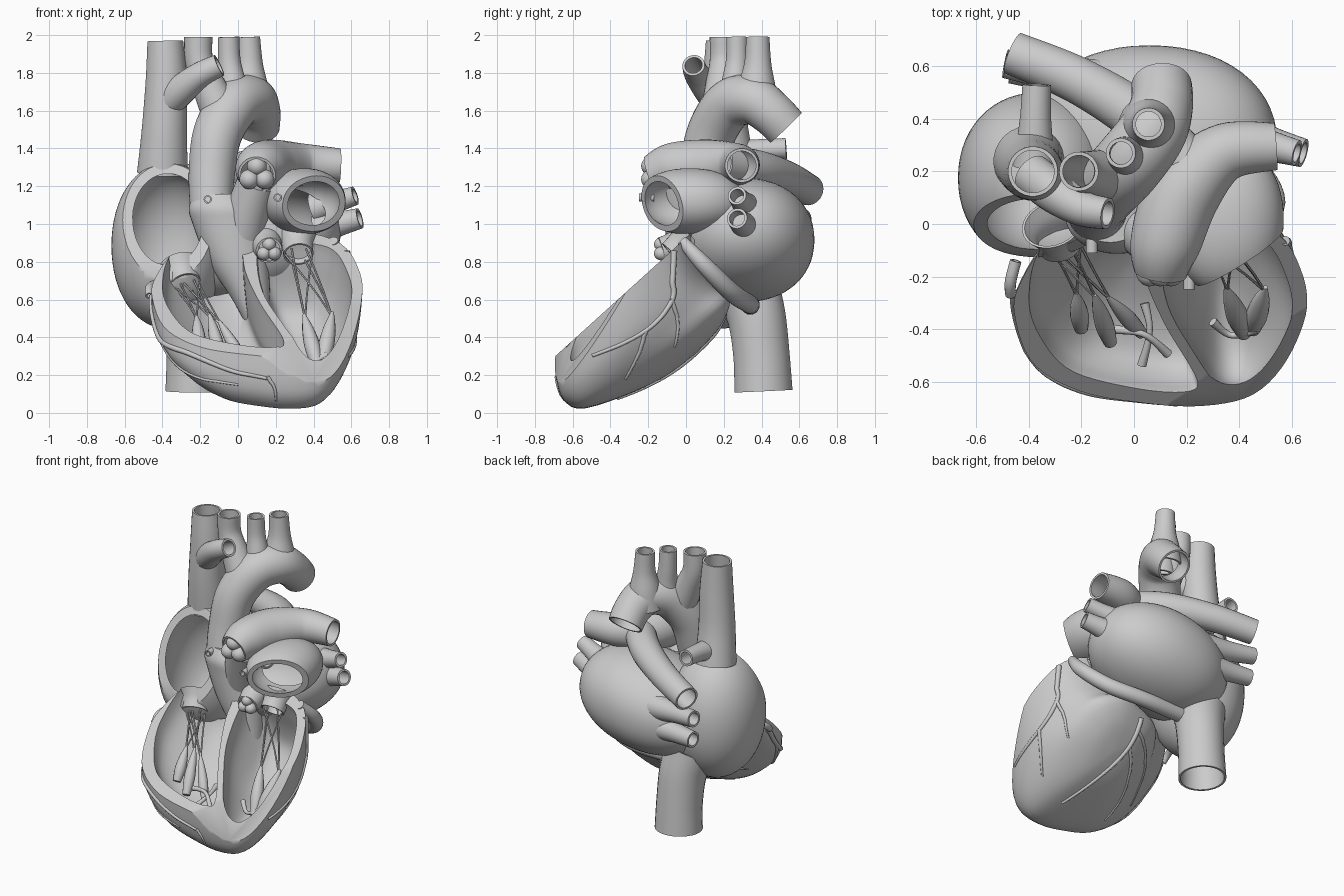
import bpy, bmesh, math
from mathutils import Vector, Matrix
from mathutils.bvhtree import BVHTree

if "Cube" in bpy.data.objects:
    bpy.data.objects.remove(bpy.data.objects["Cube"])


def spline(pts, n, closed=False):
    k = len(pts)
    segs = k if closed else k - 1
    out = []
    for i in range(n):
        u = i * segs / (n if closed else n - 1)
        j = min(int(u), segs - 1)
        t = u - j
        a, b, c, d = [pts[q % k] if closed else pts[max(0, min(k - 1, q))] for q in range(j - 1, j + 3)]
        out.append(tuple(0.5 * (2 * q + (r - p) * t + (2 * p - 5 * q + 4 * r - s) * t * t
                                + (3 * q - p - 3 * r + s) * t ** 3) for p, q, r, s in zip(a, b, c, d)))
    return out


def finish(name, bm):
    bmesh.ops.recalc_face_normals(bm, faces=bm.faces[:])
    me = bpy.data.meshes.new(name)
    bm.to_mesh(me)
    bm.free()
    ob = bpy.data.objects.new(name, me)
    bpy.context.collection.objects.link(ob)
    return ob


def loft(name, rings, loop=False):
    bm = bmesh.new()
    vs = [[bm.verts.new(p) for p in r] for r in rings]
    m = len(vs[0])
    for i in range(len(vs) if loop else len(vs) - 1):
        a, b = vs[i], vs[(i + 1) % len(vs)]
        for j in range(m):
            bm.faces.new((a[j], a[(j + 1) % m], b[(j + 1) % m], b[j]))
    if not loop:
        bm.faces.new(vs[0])
        bm.faces.new(vs[-1])
    return finish(name, bm)


def tube(name, pts, wall=0.014, sides=28, steps=24):
    # points are (x, y, z, radius); wall=0 gives a solid rod
    sp = spline(pts, steps)
    c = [Vector(p[:3]) for p in sp]
    outer, inner, nrm = [], [], None
    for i, p in enumerate(sp):
        t = (c[min(i + 1, steps - 1)] - c[max(i - 1, 0)]).normalized()
        nrm = t.orthogonal() if nrm is None else nrm - t * nrm.dot(t)
        nrm.normalize()
        b = t.cross(nrm)
        for store, r in ((outer, p[3]), (inner, p[3] - wall)):
            store.append([c[i] + r * (nrm * math.cos(a) + b * math.sin(a))
                          for a in (2 * math.pi * q / sides for q in range(sides))])
    return loft(name, outer + inner[::-1], True) if wall else loft(name, outer)


def ellipsoid(name, center, radii, e=1.0, tilt=0):
    # e below 1 makes the shape boxier, tilt lifts the +x end
    bm = bmesh.new()
    bmesh.ops.create_uvsphere(bm, u_segments=56, v_segments=32, radius=1)
    rot = Matrix.Rotation(-math.radians(tilt), 3, 'Y')
    for v in bm.verts:
        v.co = Vector(center) + rot @ Vector([r * math.copysign(abs(q) ** e, q) for r, q in zip(radii, v.co)])
    return finish(name, bm)


def half_space(point, normal):
    n = Vector(normal).normalized()
    bm = bmesh.new()
    bmesh.ops.create_cube(bm, size=2, matrix=Matrix.Translation(Vector(point) + n)
                          @ n.to_track_quat('Z', 'Y').to_matrix().to_4x4())
    return finish("cutter", bm)


def boolean(ob, other, op='DIFFERENCE'):
    m = ob.modifiers.new("bool", 'BOOLEAN')
    m.object, m.operation, m.solver = other, op, 'EXACT'
    bpy.context.view_layer.update()
    dg = bpy.context.evaluated_depsgraph_get()
    me = bpy.data.meshes.new_from_object(ob.evaluated_get(dg))
    ob.modifiers.clear()
    ob.data = me


def P(x, s, n):
    # slanted cutting plane: s runs up it, n is height above it
    return Vector((x, -0.35 + 0.74 * s - 0.67 * n, 0.61 + 0.67 * s + 0.74 * n))


def bowl(name, outline, levels):
    ol = spline(outline, 64, True)
    cx = sum(p[0] for p in ol) / 64
    return loft(name, [[P(cx + (x - cx) * sx + dx, s * ss + ds, n) for x, s in ol]
                       for n, sx, ss, dx, ds in spline(levels, 22)])


# ventricle bowl with two cavities
ventricles = bowl("ventricles", [(-.45, -.03), (-.38, -.25), (-.2, -.39), (.05, -.45), (.28, -.47), (.46, -.43),
                                 (.58, -.27), (.655, 0), (.64, .22), (.54, .43), (.3, .53), (0, .5), (-.3, .4),
                                 (-.44, .15)],
                  [(0, 1, 1, 0, 0), (-.1, .98, 1.01, 0, -.07), (-.2, .88, 1, .03, -.115), (-.3, .73, .95, .055, -.1),
                   (-.4, .55, .76, .07, .02), (-.47, .3, .4, .07, .08), (-.49, .03, .03, .07, .1)])
outside = BVHTree.FromPolygons([v.co.copy() for v in ventricles.data.vertices],
                               [tuple(p.vertices) for p in ventricles.data.polygons])
rv_cut = bowl("rv_cut", [(-.4, .1), (-.36, -.1), (-.24, -.28), (0, -.37), (.19, -.39), (.24, -.33), (.12, -.05),
                         (.04, .2), (0, .45), (-.15, .5), (-.35, .35)],
              [(.06, 1, 1, 0, 0), (0, 1, 1, 0, 0), (-.1, .93, .98, .01, -.03), (-.2, .74, .9, .04, -.04),
               (-.28, .52, .65, .07, 0), (-.32, .2, .3, .08, .02), (-.33, .03, .03, .08, .02)])
lv_cut = bowl("lv_cut", [(.1, .3), (.13, .05), (.22, -.17), (.32, -.35), (.43, -.37), (.53, -.24), (.6, 0),
                         (.58, .2), (.49, .39), (.28, .44), (.13, .42)],
              [(.06, 1, 1, 0, 0), (0, 1, 1, 0, 0), (-.12, .94, 1, 0, -.05), (-.24, .76, .88, 0, -.05),
               (-.34, .5, .6, -.01, 0), (-.38, .22, .3, -.01, .02), (-.39, .03, .03, -.01, .02)])
ra_in = ellipsoid("ra_in", (-.37, .175, .885), (.26, .28, .395), .96)
apex_plane = half_space((.48, -.65, .15), (.30, -.84, .46))
for c in (rv_cut, lv_cut, ra_in, apex_plane):
    boolean(ventricles, c)

# right atrium, opened at the front
right_atrium = ellipsoid("right_atrium", (-.37, .175, .885), (.30, .325, .44), .96)
ra_plane = half_space((-.4, -.01, 1), (0, -.93, .37))
boolean(right_atrium, ra_in)
boolean(right_atrium, ra_plane)

# left atrium with opened appendage
left_atrium = ellipsoid("left_atrium", (.06, .31, .915), (.49, .37, .315), .94, 12)
la_ear = ellipsoid("la_ear", (.35, .02, 1.12), (.22, .29, .175), .95)
ear_in = ellipsoid("ear_in", (.35, .02, 1.12), (.19, .26, .145), .95)
la_in = ellipsoid("la_in", (.06, .31, .915), (.45, .33, .275), .94, 12)
ra_mid = ellipsoid("ra_mid", (-.37, .175, .885), (.28, .3, .415), .96)
la_plane = half_space((.2, -.27, 1.17), (.53, -.83, -.2))
boolean(left_atrium, la_ear, 'UNION')
for c in (la_in, ear_in, ra_mid, la_plane):
    boolean(left_atrium, c)
for c in (rv_cut, lv_cut, ra_in, apex_plane, ra_plane, la_ear, ear_in, la_in, ra_mid, la_plane):
    bpy.data.objects.remove(c)

# flattened outflow wall between the ventricles and the great vessels: (x, y, z, half width, half depth)
loft("outflow_wall", [[(x + rx * math.cos(a), y + ry * math.sin(a), z) for a in (math.pi * q / 20 for q in range(40))]
                      for x, y, z, rx, ry in spline([(.13, -.02, .38, .04, .06), (.07, .02, .6, .1, .1),
                                                     (0, .03, .8, .16, .13), (-.05, .03, 1, .19, .14),
                                                     (-.07, .03, 1.09, .19, .14), (-.09, .04, 1.16, .13, .11)], 24)])
tube("pulmonary_outflow", [(.01, .03, .88, .11), (.05, -.02, 1.06, .115), (.1, -.08, 1.22, .105)], 0, 36)

# great vessels
tube("aorta", [(-.14, .03, 1.04, .11), (-.14, .08, 1.25, .122), (-.11, .13, 1.47, .13), (-.02, .23, 1.63, .135),
               (.07, .35, 1.655, .13), (.105, .45, 1.59, .12), (.105, .53, 1.51, .115)], steps=40)
tube("first_arch_branch", [(-.07, .18, 1.55, .11), (-.15, .19, 1.72, .09), (-.205, .2, 1.86, .075),
                           (-.21, .2, 1.99, .075)])
tube("second_arch_branch", [(-.02, .25, 1.6, .1), (-.03, .26, 1.74, .075), (-.045, .27, 1.86, .06),
                            (-.05, .27, 1.99, .057)])
tube("third_arch_branch", [(.06, .37, 1.6, .12), (.06, .375, 1.73, .1), (.06, .38, 1.85, .072), (.055, .38, 1.99, .062)])
tube("superior_vena_cava", [(-.385, .2, 1.97, .095), (-.38, .2, 1.75, .11), (-.39, .21, 1.5, .12),
                            (-.4, .24, 1.27, .135)])
tube("left_brachial_vein", [(-.39, .19, 1.62, .08), (-.3, .12, 1.71, .08), (-.2, .06, 1.79, .068),
                            (-.1, .04, 1.84, .06)])
tube("azygos_vein", [(-.38, .22, 1.36, .08), (-.375, .4, 1.39, .06), (-.37, .53, 1.4, .055)])
tube("inferior_vena_cava", [(-.23, .41, .115, .155), (-.23, .4, .3, .15), (-.24, .375, .5, .155), (-.27, .33, .65, .17)])
tube("pulmonary_trunk", [(.1, -.19, 1.26, .1), (.12, -.07, 1.295, .135), (.19, .12, 1.305, .142), (.34, .27, 1.315, .112),
                         (.54, .295, 1.31, .09)], steps=36)
tube("right_pulmonary_artery", [(.24, .18, 1.32, .1), (.05, .38, 1.29, .1), (-.2, .54, 1.24, .09),
                                (-.46, .65, 1.18, .083)])
for i, (a, b, r) in enumerate([((.4, .33, 1.08), (.62, .27, 1.15), .05), ((.42, .33, .97), (.645, .27, 1.03), .055),
                               ((-.14, .54, 1), (-.49, .61, 1.03), .055), ((-.14, .54, .87), (-.47, .59, .87), .055)]):
    m = (Vector(a) + Vector(b)) / 2
    tube(f"pulmonary_vein_{i}", [(*a, r * 1.6), (*m, r * 1.2), (*b, r)])
tube("coronary_sinus", [(.5, -.02, .91, .03), (.53, .1, .78, .045), (.42, .24, .64, .05), (.2, .33, .58, .05),
                        (-.1, .34, .57, .05)], 0)

# semilunar valves: three cusps each
for name, c, r in (("pulmonary_cusp", (.1, -.18, 1.26), .052), ("aortic_cusp", (.165, -.13, .86), .036)):
    for k in range(3):
        a = math.radians(90 + 120 * k)
        ellipsoid(f"{name}_{k}", (c[0] + r * .9 * math.cos(a), c[1], c[2] + r * .9 * math.sin(a)), (r, r * 1.1, r))
tube("aortic_valve_ring", [(.165, -.13, .86, .07), (.155, -.06, .88, .08), (.14, .02, .92, .085)], .012)
for i, (x, y, z) in enumerate([(-.16, -.11, 1.13), (.21, -.25, 1.14)]):
    tube(f"coronary_opening_{i}", [(x, y, z, .022), (x, y + .08, z, .022)], .008, 14, 6)


# atrioventricular valves, papillary muscles and chords
def valve(name, top, low, r0, r1, muscles):
    top, low = Vector(top), Vector(low)
    tube(name, [(*top, r0), (*((top + low) / 2), (r0 + r1) * .45), (*low, r1)], .01, 28, 10)
    for i, (tip, base, r) in enumerate(muscles):
        a, b = P(*tip), P(*base)
        tube(f"{name}_papillary_{i}", [(*a, .008), (*a.lerp(b, .3), r * .75), (*a.lerp(b, .65), r), (*b, r * .7)],
             0, 14, 14)
        for k in range(3):
            q = low + Vector((math.cos(k * 2.1 + i), 0, .5 * math.sin(k * 2.1 + i))) * r1 * .9
            tube(f"{name}_chord_{i}_{k}", [(*q, .006), (*a.lerp(q, .4), .005), (*a.lerp(b, .08), .006)], 0, 6, 6)


valve("tricuspid_valve", (-.31, .0, .77), (-.28, -.08, .68), .12, .085,
      [((-.22, .0, -.13), (-.2, -.23, -.18), .036), ((-.15, .0, -.12), (-.09, -.3, -.18), .036),
       ((-.1, -.03, -.14), (.03, -.28, -.21), .032)])
valve("mitral_valve", (.31, .02, .93), (.32, -.07, .84), .105, .08,
      [((.35, .02, -.14), (.42, -.29, -.22), .042), ((.5, .03, -.13), (.45, -.27, -.22), .042)])
for i, (a, b, c) in enumerate([((-.08, -.24, -.19), (.04, -.25, -.17), (.13, -.35, -.17)),
                               ((.04, -.16, -.25), (.06, -.25, -.19), (.03, -.38, -.14)),
                               ((.3, -.22, -.21), (.37, -.29, -.21), (.47, -.24, -.19))]):
    tube(f"trabecula_{i}", [(*P(*a), .018), (*P(*b), .012), (*P(*c), .018)], 0, 10, 12)


# coronary vessels laid on the outer surface
def surface_vessel(name, pts, r):
    snapped = [outside.find_nearest(Vector(p))[0] for p in spline(pts, 16)]
    tube(name, [(*p, r * (1 - .5 * i / 15)) for i, p in enumerate(snapped)], 0, 10, 32)


for i, (r, pts) in enumerate([
        (.018, [(.64, -.02, .86), (.68, -.01, .7), (.68, -.04, .56), (.66, -.2, .42), (.6, -.5, .3)]),
        (.013, [(.68, -.03, .6), (.6, -.02, .48), (.5, -.06, .35)]),
        (.013, [(.66, -.2, .42), (.6, -.24, .3), (.5, -.32, .18)]),
        (.018, [(-.47, -.26, .62), (-.45, -.42, .42), (-.25, -.62, .31), (-.05, -.71, .22), (.15, -.74, .17)]),
        (.012, [(-.44, -.4, .44), (-.36, -.48, .3), (-.2, -.58, .2), (0, -.65, .15)]),
        (.011, [(.15, -.74, .18), (.19, -.72, .12), (.2, -.66, .04)]),
        (.018, [(.1, .28, .5), (.12, .1, .32), (.2, -.1, .18), (.3, -.35, .04)]),
        (.012, [(.12, .12, .34), (0, 0, .25), (-.1, -.2, .15), (-.1, -.4, .1)]),
        (.012, [(.1, .22, .42), (-.1, .1, .33), (-.25, -.1, .25), (-.3, -.3, .2)])]):
    surface_vessel(f"coronary_vessel_{i}", pts, r)
tube("right_coronary_stub", [(-.47, -.27, .62, .02), (-.47, -.22, .66, .022), (-.45, -.14, .68, .022)], .008, 14, 10)

for ob in bpy.data.objects:
    ob.select_set(True)
    bpy.context.view_layer.objects.active = ob
bpy.ops.object.shade_smooth_by_angle(angle=math.radians(40))
